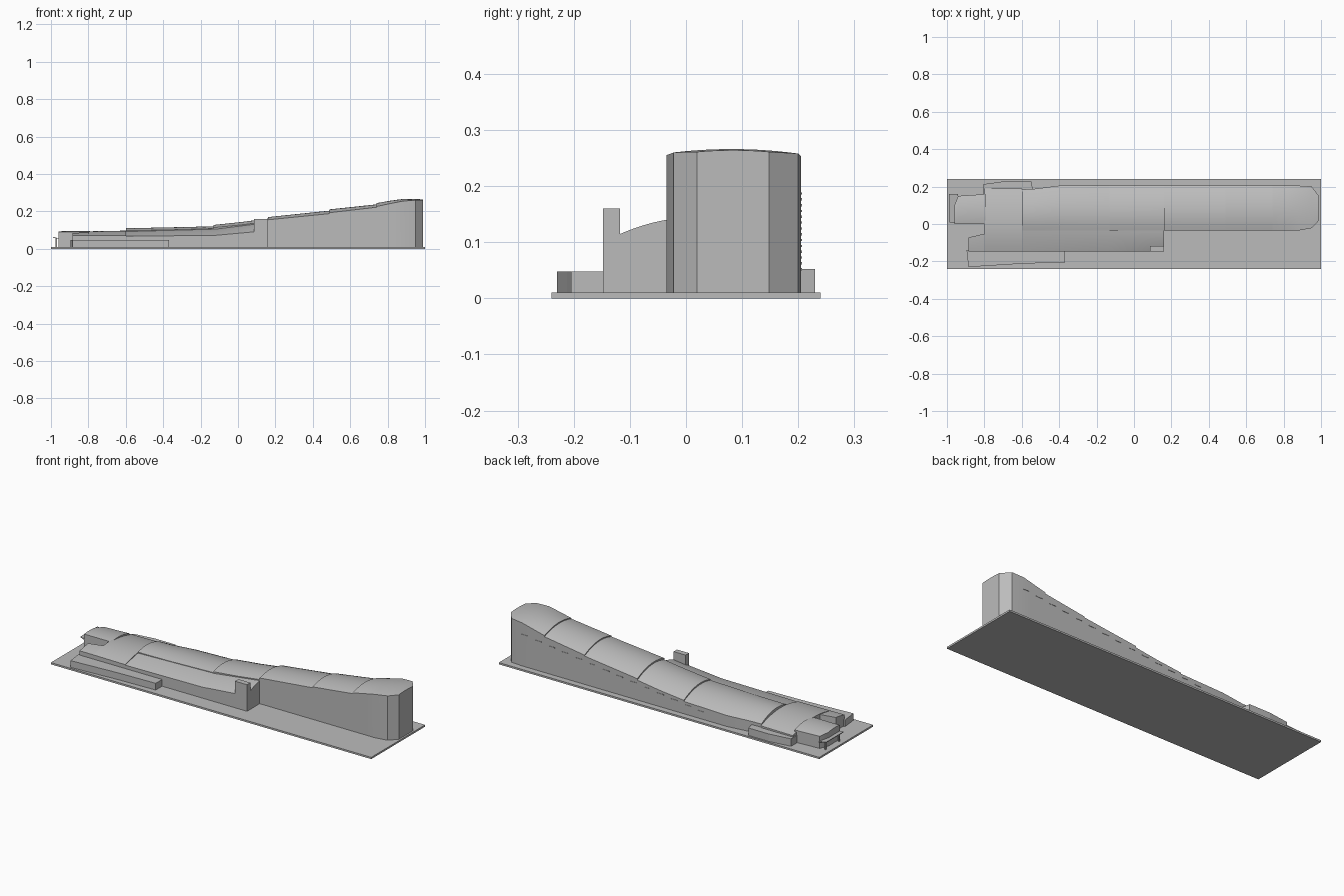
import bpy, bmesh, math

old = bpy.data.objects.get("Cube")
if old:
    bpy.data.objects.remove(old)

GREY = bpy.data.materials.new("plain grey")
GREY.use_nodes = True
GREY.diffuse_color = (0.5, 0.5, 0.5, 1)
GREY.node_tree.nodes["Principled BSDF"].inputs["Base Color"].default_value = (0.5, 0.5, 0.5, 1)
GROUND = 0.01


def finish(bm, name, smooth=False):
    bmesh.ops.recalc_face_normals(bm, faces=bm.faces)
    mesh = bpy.data.meshes.new(name)
    bm.to_mesh(mesh)
    bm.free()
    mesh.materials.append(GREY)
    obj = bpy.data.objects.new(name, mesh)
    bpy.context.collection.objects.link(obj)
    if smooth:
        bpy.ops.object.select_all(action='DESELECT')
        obj.select_set(True)
        bpy.context.view_layer.objects.active = obj
        bpy.ops.object.shade_smooth_by_angle(angle=math.radians(25))
    return obj


def prism(name, outline, z0, z1):
    """Upright block from a plan outline."""
    bm = bmesh.new()
    low = [bm.verts.new((x, y, z0)) for x, y in outline]
    face = bm.faces.new(low)
    up = bmesh.ops.extrude_face_region(bm, geom=[face])["geom"]
    for v in up:
        if isinstance(v, bmesh.types.BMVert):
            v.co.z = z1
    return finish(bm, name)


def box(name, x0, x1, y0, y1, z0, z1):
    return prism(name, [(x0, y0), (x1, y0), (x1, y1), (x0, y1)], z0, z1)


def vault(name, stations, n=12):
    """Walls and arched roof; station = x, front y, back y, front z, crown z, back z."""
    bm = bmesh.new()
    rings = []
    for x, y0, y1, zf, zc, zb in stations:
        ring = [bm.verts.new((x, y0, GROUND))]
        for i in range(n + 1):
            t = i / n
            z = zf * (1 - t) * (1 - 2 * t) + zc * 4 * t * (1 - t) + zb * t * (2 * t - 1)
            ring.append(bm.verts.new((x, y0 + (y1 - y0) * t, z)))
        ring.append(bm.verts.new((x, y1, GROUND)))
        rings.append(ring)
    for a, b in zip(rings, rings[1:]):
        for i in range(len(a)):
            j = (i + 1) % len(a)
            bm.faces.new((a[i], a[j], b[j], b[i]))
    bm.faces.new(rings[0])
    bm.faces.new(rings[-1])
    return finish(bm, name, True)


box("base_plate", -1, 1, -0.24, 0.24, 0, GROUND)

# Long hall, one stepped roof section after another
F, B = -0.035, 0.205
vault("hall_section_low", [
    (-0.6, F, 0.185, 0.098, 0.108, 0.07),
    (-0.54, F, 0.187, 0.098, 0.109, 0.07),
    (-0.4, F, B, 0.1, 0.112, 0.072),
    (-0.13, F, B, 0.108, 0.118, 0.08)])
vault("hall_section_second", [
    (-0.13, F, B, 0.113, 0.126, 0.086),
    (0.02, F, B, 0.128, 0.142, 0.102),
    (0.16, F, B, 0.146, 0.16, 0.122)])
vault("hall_section_third", [
    (0.16, F, B, 0.155, 0.168, 0.13),
    (0.49, F, B, 0.188, 0.203, 0.17)])
vault("hall_section_fourth", [
    (0.49, F, B, 0.193, 0.21, 0.175),
    (0.74, F, B, 0.222, 0.237, 0.212)])
vault("hall_section_top", [
    (0.74, F, B, 0.226, 0.244, 0.218),
    (0.82, F, B, 0.243, 0.258, 0.238),
    (0.88, F, B, 0.255, 0.266, 0.253),
    (0.95, -0.022, 0.2, 0.26, 0.266, 0.258),
    (0.99, 0.02, 0.148, 0.261, 0.264, 0.261)])

# Low end: broad section, tongue and stub with an open court between
vault("low_end_section", [
    (-0.8, -0.148, 0.19, 0.072, 0.093, 0.06),
    (-0.6, -0.148, 0.19, 0.07, 0.097, 0.062)])
vault("low_end_tongue", [
    (-0.96, 0.0, 0.1, 0.09, 0.093, 0.088),
    (-0.94, 0.0, 0.15, 0.09, 0.093, 0.078),
    (-0.79, 0.0, 0.16, 0.09, 0.095, 0.078)])
vault("low_end_stub", [
    (-0.885, -0.148, -0.072, 0.072, 0.08, 0.085),
    (-0.79, -0.148, -0.05, 0.072, 0.081, 0.087)])

# Front side aisle with its lean-to roof
vault("side_aisle", [
    (-0.6, -0.148, F, 0.067, 0.081, 0.092),
    (-0.12, -0.148, F, 0.072, 0.091, 0.105),
    (0.08, -0.148, F, 0.09, 0.115, 0.13),
    (0.16, -0.148, F, 0.1, 0.125, 0.14)])

# Stair tower at the end of the aisle
box("stair_tower", 0.085, 0.16, -0.148, -0.118, GROUND, 0.16)

# Low outbuildings
prism("front_outbuilding", [(-0.895, -0.14), (-0.885, -0.23), (-0.6, -0.212),
                            (-0.37, -0.205), (-0.37, -0.14)], GROUND, 0.048)
prism("back_outbuilding", [(-0.805, 0.15), (-0.805, 0.213), (-0.68, 0.23),
                           (-0.55, 0.23), (-0.54, 0.18)], GROUND, 0.052)

# Entrance canopy with two posts
bm = bmesh.new()
for dz in (0, 0.004):
    for x, y, z in ((-0.94, 0.0, 0.048), (-0.99, 0.01, 0.06), (-0.99, 0.16, 0.06), (-0.94, 0.16, 0.048)):
        bm.verts.new((x, y, z + dz))
bmesh.ops.convex_hull(bm, input=bm.verts[:])
finish(bm, "entrance_canopy")
for y in (0.02, 0.14):
    box("canopy_post", -0.975, -0.968, y, y + 0.007, GROUND, 0.057)

# Row of narrow ledges climbing the back wall
for i in range(14):
    x = -0.26 + i * 0.085
    z = 0.05 + (x + 0.26) * 0.122
    box("back_wall_ledge", x, x + 0.04, B - 0.002, B + 0.002, z, z + 0.004)
